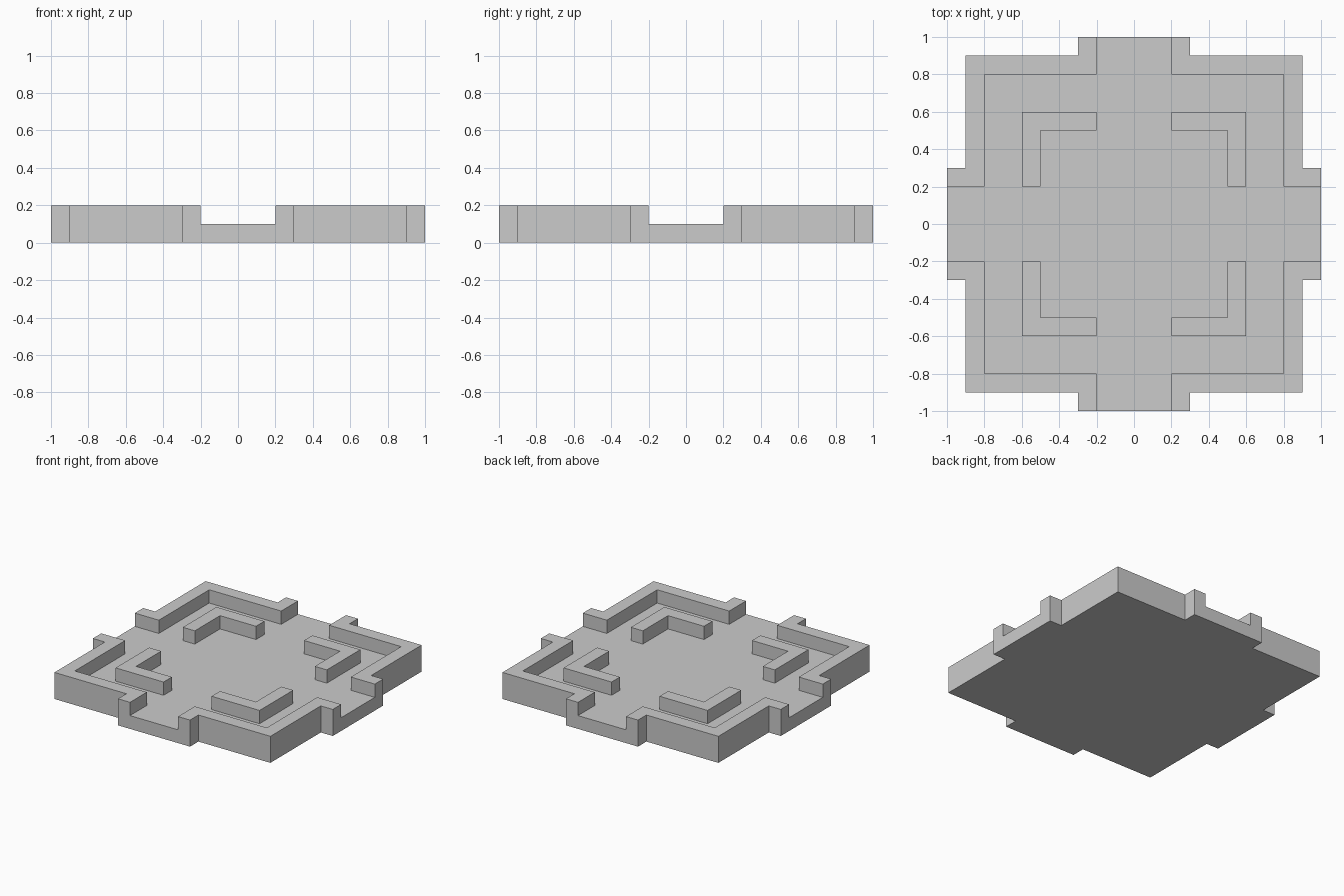
import bpy
import bmesh

cube = bpy.data.objects.get("Cube")
if cube:
    bpy.data.objects.remove(cube, do_unlink=True)

# Single stone grey
GREY = (0.6, 0.6, 0.6, 1.0)
stone = bpy.data.materials.new("stone_grey")
stone.use_nodes = True
stone.diffuse_color = GREY
bsdf = stone.node_tree.nodes["Principled BSDF"]
bsdf.inputs["Base Color"].default_value = GREY
bsdf.inputs["Roughness"].default_value = 0.8

FLOOR_TOP, WALL_TOP = 0.1, 0.2


def quarter_turn(points, turns):
    """Rotate 2D points about the centre by 90 degree steps."""
    for _ in range(turns):
        points = [(-y, x) for x, y in points]
    return points


def extrude_profile(name, outline, z0, z1):
    """Raise a flat outline into a closed solid."""
    bm = bmesh.new()
    base = bm.faces.new([bm.verts.new((x, y, z0)) for x, y in outline])
    top = bmesh.ops.extrude_face_region(bm, geom=[base], use_keep_orig=True)
    verts = [g for g in top["geom"] if isinstance(g, bmesh.types.BMVert)]
    bmesh.ops.translate(bm, verts=verts, vec=(0, 0, z1 - z0))
    bmesh.ops.recalc_face_normals(bm, faces=bm.faces)
    mesh = bpy.data.meshes.new(name)
    bm.to_mesh(mesh)
    bm.free()
    mesh.materials.append(stone)
    obj = bpy.data.objects.new(name, mesh)
    bpy.context.collection.objects.link(obj)
    return obj


# Profiles for the back left quarter, repeated by quarter turns
floor_corner = [(1, 0.3), (0.9, 0.3), (0.9, 0.9), (0.3, 0.9), (0.3, 1)]
outer_wall = [(1, 0.2), (1, 0.3), (0.9, 0.3), (0.9, 0.9), (0.3, 0.9), (0.3, 1),
              (0.2, 1), (0.2, 0.8), (0.8, 0.8), (0.8, 0.2)]
inner_wall = [(0.6, 0.2), (0.6, 0.6), (0.2, 0.6), (0.2, 0.5), (0.5, 0.5), (0.5, 0.2)]

# Floor slab with a doorstep on each side
floor_outline = [p for i in range(4) for p in quarter_turn(floor_corner, i)]
extrude_profile("floor_slab", floor_outline, 0, FLOOR_TOP)

# Outer and inner corner walls
for i, corner in enumerate(("back_left", "back_right", "front_right", "front_left")):
    extrude_profile("outer_wall_" + corner, quarter_turn(outer_wall, i), FLOOR_TOP, WALL_TOP)
    extrude_profile("inner_wall_" + corner, quarter_turn(inner_wall, i), FLOOR_TOP, WALL_TOP)
